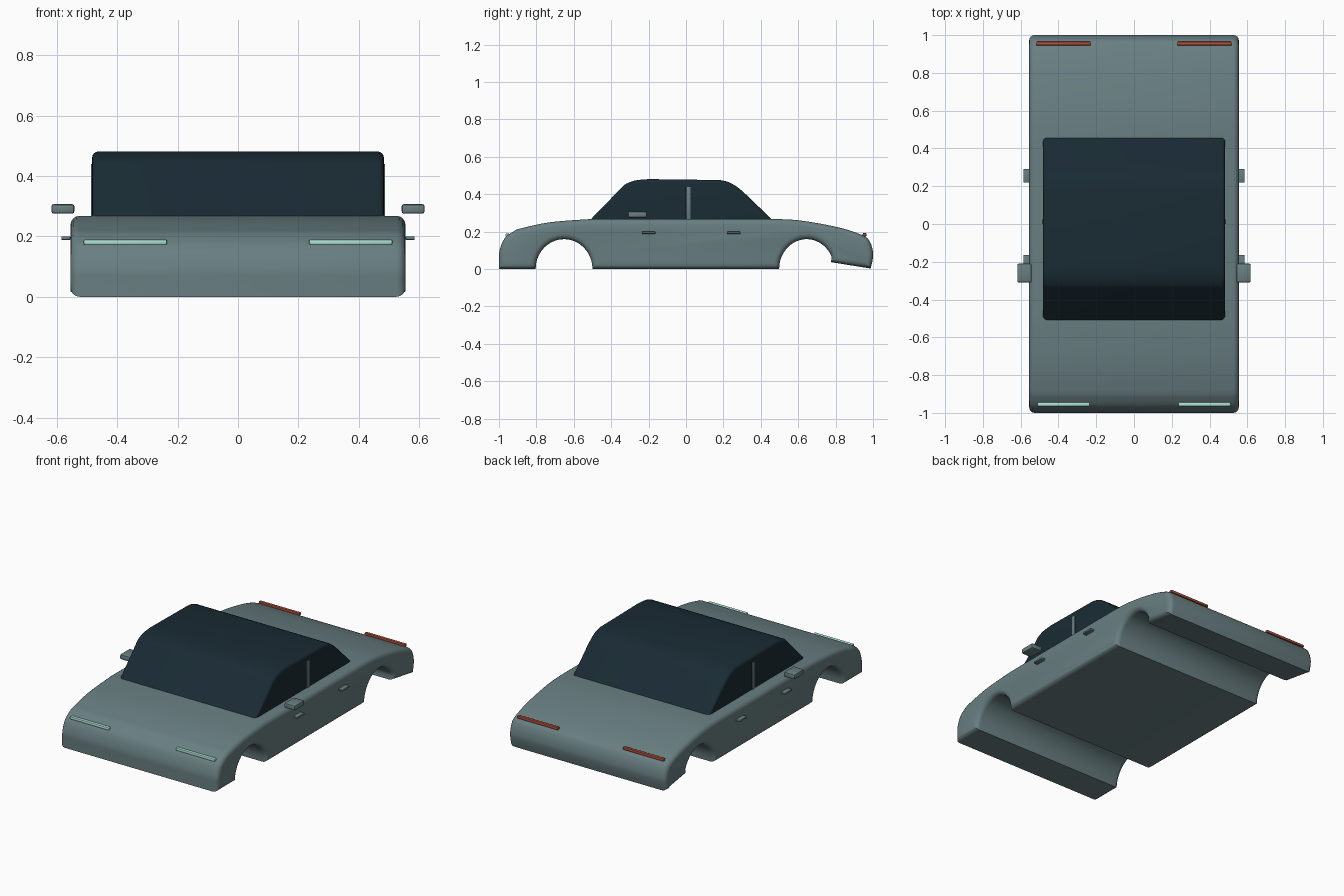
import bpy, bmesh, math
from mathutils import Vector

if "Cube" in bpy.data.objects:
    bpy.data.objects.remove(bpy.data.objects["Cube"])


def material(name, color):
    m = bpy.data.materials.new(name)
    m.diffuse_color = (*color, 1)
    m.use_nodes = True
    m.node_tree.nodes["Principled BSDF"].inputs["Base Color"].default_value = m.diffuse_color
    return m


PAINT = material("grey_green_paint", (0.14, 0.21, 0.22))
GLASS = material("dark_glass", (0.01, 0.024, 0.034))
WHITE = material("headlight_mint", (0.42, 0.75, 0.66))
RED = material("taillight_red", (0.42, 0.07, 0.04))


def finish(name, bm, mat, angle=35):
    bmesh.ops.recalc_face_normals(bm, faces=bm.faces)
    me = bpy.data.meshes.new(name)
    bm.to_mesh(me)
    bm.free()
    ob = bpy.data.objects.new(name, me)
    bpy.context.collection.objects.link(ob)
    me.materials.append(mat)
    bpy.ops.object.select_all(action='DESELECT')
    ob.select_set(True)
    bpy.context.view_layer.objects.active = ob
    bpy.ops.object.shade_smooth_by_angle(angle=math.radians(angle))
    return ob


def extrude_profile(name, pts, half, radius, mat):
    """Side profile (y, z) extruded across x with rounded side edges."""
    bm = bmesh.new()
    left = bm.faces.new([bm.verts.new((-half, y, z)) for y, z in pts])
    res = bmesh.ops.extrude_face_region(bm, geom=[left], use_keep_orig=True)
    bmesh.ops.translate(bm, vec=(2 * half, 0, 0),
                        verts=[v for v in res["geom"] if isinstance(v, bmesh.types.BMVert)])
    rim = [e for e in bm.edges if abs(e.verts[0].co.x - e.verts[1].co.x) < 1e-5]
    bmesh.ops.bevel(bm, geom=rim, offset=radius, segments=4, profile=0.5,
                    affect='EDGES', clamp_overlap=False)
    return finish(name, bm, mat)


def box(name, center, size, mat, bevel=0.003):
    bm = bmesh.new()
    bmesh.ops.create_cube(bm, size=1)
    bmesh.ops.scale(bm, vec=size, verts=bm.verts)
    bmesh.ops.bevel(bm, geom=bm.edges[:], offset=bevel, segments=2,
                    profile=0.5, affect='EDGES')
    bmesh.ops.translate(bm, vec=center, verts=bm.verts)
    return finish(name, bm, mat)


def pair(name, center, size, mat, bevel=0.003):
    for side, s in (("right", 1), ("left", -1)):
        box(f"{name}_{side}", (s * center[0], center[1], center[2]), size, mat, bevel)


def smooth(pts, n=4):
    """Catmull-Rom curve through a few points."""
    p = [Vector(q) for q in [pts[0], *pts, pts[-1]]]
    out = []
    for a, b, c, d in zip(p, p[1:], p[2:], p[3:]):
        for i in range(n):
            t = i / n
            out.append(tuple(0.5 * (2 * b + (c - a) * t + (2 * a - 5 * b + 4 * c - d) * t * t
                                    + (3 * b - a - 3 * c + d) * t ** 3)))
    return out + [tuple(pts[-1])]


def arch(cy, r, top, start=0.0, n=20):
    return [(cy + r * math.cos(a), top * math.sin(a))
            for a in (start + (math.pi - start) * i / n for i in range(n + 1))]


# Body shell with both wheel arches
nose = smooth([(-1, 0.05), (-0.997, 0.1), (-0.967, 0.168), (-0.905, 0.212)])
hood = smooth([(-0.905, 0.212), (-0.73, 0.25), (-0.5, 0.268)])[1:]
trunk = smooth([(0.45, 0.268), (0.61, 0.26), (0.82, 0.222), (0.95, 0.178),
                (0.985, 0.142), (1, 0.09), (0.998, 0.05), (0.987, 0.003)])
profile = ([(-1, 0)] + nose + hood + trunk + [(0.775, 0.037)]
           + arch(0.645, 0.147, 0.16, start=0.42) + arch(-0.652, 0.152, 0.16))
extrude_profile("body_shell", profile, 0.555, 0.03, PAINT)

# Glass cabin
roof = ([(-0.525, 0.25)] + smooth([(-0.34, 0.44), (-0.32, 0.456), (-0.27, 0.474), (-0.2, 0.481)])
        + smooth([(0.18, 0.476), (0.225, 0.466), (0.275, 0.438), (0.325, 0.395)])
        + [(0.475, 0.25)])
extrude_profile("glass_cabin", roof, 0.483, 0.02, GLASS)

# Side details
pair("door_pillar", (0.478, 0.013, 0.35), (0.018, 0.024, 0.18), PAINT)
pair("wing_mirror", (0.58, -0.26, 0.291), (0.076, 0.1, 0.032), PAINT, 0.008)
for label, y in (("front", -0.2), ("rear", 0.255)):
    pair(f"{label}_door_handle", (0.57, y, 0.194), (0.03, 0.072, 0.012), PAINT)

# Lights
pair("headlight", (0.373, -0.955, 0.181), (0.277, 0.022, 0.018), WHITE, 0.006)
pair("taillight", (0.373, 0.955, 0.184), (0.288, 0.02, 0.018), RED, 0.005)
